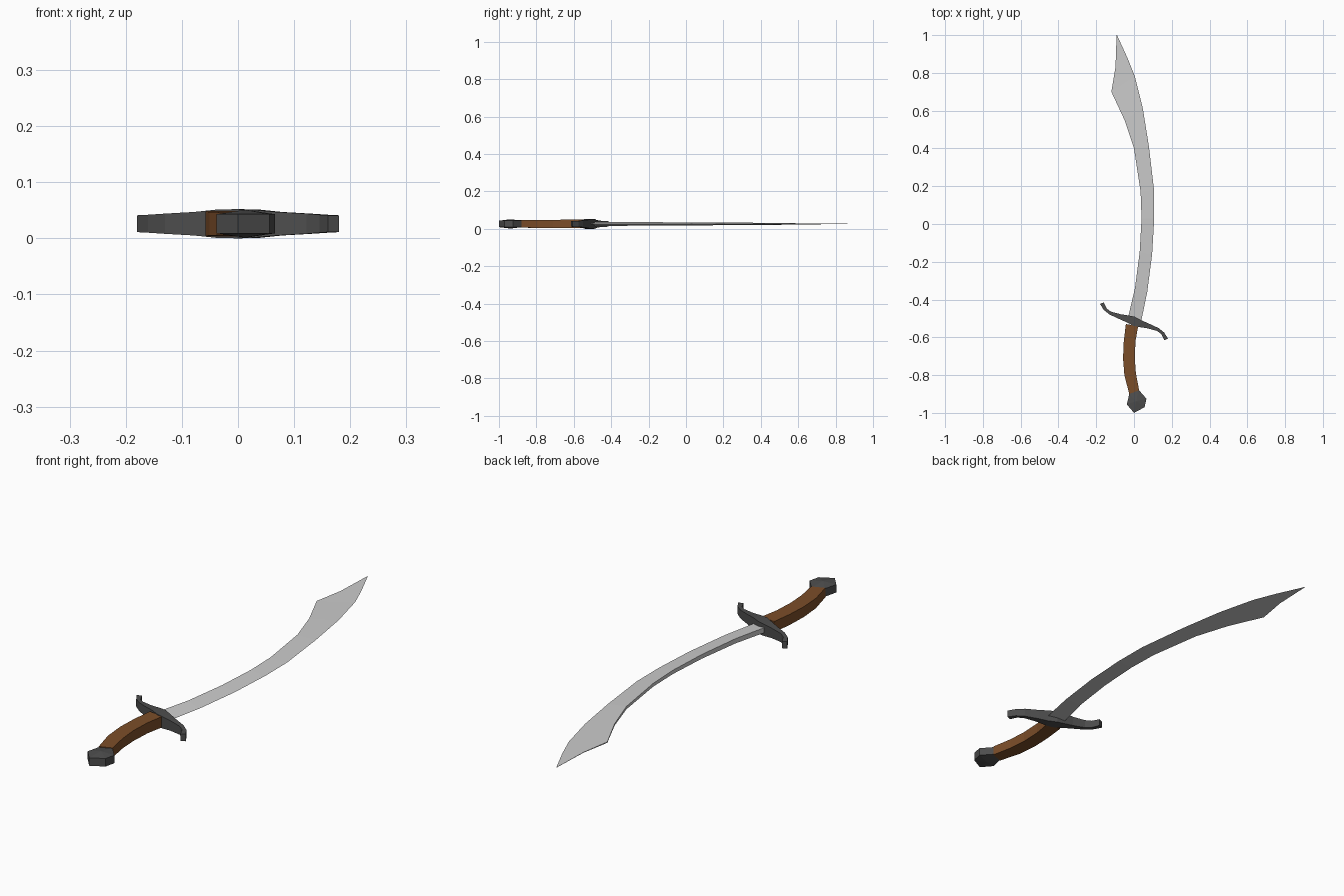
import bpy, bmesh

ZC = 0.026  # mid-plane height of the sword


def finish(name, bm, color=None):
    bmesh.ops.remove_doubles(bm, verts=bm.verts, dist=0.0002)
    bmesh.ops.dissolve_degenerate(bm, edges=bm.edges, dist=0.0001)
    bmesh.ops.recalc_face_normals(bm, faces=bm.faces)
    mesh = bpy.data.meshes.new(name)
    bm.to_mesh(mesh)
    bm.free()
    obj = bpy.data.objects.new(name, mesh)
    bpy.context.collection.objects.link(obj)
    if color:
        mat = bpy.data.materials.new(name + "_material")
        mat.diffuse_color = color
        mesh.materials.append(mat)
    return obj


def loft(name, stations, color=None):
    """Each station: left x, y, right x, y, half thickness left, right."""
    bm = bmesh.new()
    rings = []
    for lx, ly, rx, ry, hl, hr in stations:
        pts = [(lx, ly, ZC - hl), (rx, ry, ZC - hr), (rx, ry, ZC + hr), (lx, ly, ZC + hl)]
        rings.append([bm.verts.new(p) for p in pts])
    for a, b in zip(rings, rings[1:]):
        for i in range(4):
            j = (i + 1) % 4
            bm.faces.new((a[i], a[j], b[j], b[i]))
    bm.faces.new(rings[0])
    bm.faces.new(rings[-1][::-1])
    return finish(name, bm, color)


# Blade: thick concave back, sharp convex edge
loft("blade", [
    (-0.035, -0.51, 0.035, -0.53, 0.011, 0),
    (0.005, -0.34, 0.070, -0.36, 0.010, 0),
    (0.030, -0.15, 0.096, -0.16, 0.009, 0),
    (0.040, 0.03, 0.107, 0.03, 0.008, 0),
    (0.035, 0.17, 0.106, 0.18, 0.007, 0),
    (0.000, 0.40, 0.079, 0.41, 0.006, 0),
    (-0.050, 0.55, 0.047, 0.61, 0.004, 0),
    (-0.120, 0.70, 0.005, 0.78, 0.002, 0),
    (-0.098, 0.83, -0.035, 0.88, 0.001, 0),
    (-0.092, 1.00, -0.090, 1.00, 0.0002, 0),
])

# Grip: curved rectangular bar
loft("grip", [
    (-0.043, -0.53, 0.022, -0.54, 0.023, 0.023),
    (-0.054, -0.62, 0.008, -0.62, 0.0225, 0.0225),
    (-0.058, -0.71, 0.004, -0.71, 0.022, 0.022),
    (-0.051, -0.80, 0.010, -0.79, 0.021, 0.021),
    (-0.025, -0.90, 0.027, -0.88, 0.020, 0.020),
], (0.20, 0.075, 0.022, 1))

# Crossguard: S-shaped, one arm rotated half a turn for the other
arm = [  # upper edge x, y, lower edge x, y, half thickness (relative to guard centre)
    (-0.024, 0.030, -0.040, -0.005, 0.025),
    (-0.070, 0.037, -0.078, 0.012, 0.021),
    (-0.122, 0.051, -0.130, 0.036, 0.018),
    (-0.145, 0.068, -0.160, 0.060, 0.016),
    (-0.160, 0.100, -0.180, 0.092, 0.015),
]
GY = -0.515
left = [(a, b + GY, c, d + GY, h, h) for a, b, c, d, h in reversed(arm)]
right = [(-c, GY - d, -a, GY - b, h, h) for a, b, c, d, h in arm]
mid = [(0.004, GY + 0.024, -0.004, GY - 0.024, 0.026, 0.026)]
loft("crossguard", left + mid + right, (0.075, 0.075, 0.075, 1))

# Pommel: six-sided block with shallow peaked top and bottom
outline = [(-0.025, -0.90), (0.022, -0.875), (0.066, -0.925),
           (0.056, -0.97), (0.0, -1.0), (-0.038, -0.955)]
bm = bmesh.new()
low = [bm.verts.new((x, y, ZC - 0.017)) for x, y in outline]
high = [bm.verts.new((x, y, ZC + 0.017)) for x, y in outline]
base = bm.verts.new((0.013, -0.938, ZC - 0.025))
peak = bm.verts.new((0.013, -0.938, ZC + 0.025))
for i in range(6):
    j = (i + 1) % 6
    bm.faces.new((low[i], low[j], high[j], high[i]))
    bm.faces.new((high[i], high[j], peak))
    bm.faces.new((low[j], low[i], base))
finish("pommel", bm, (0.075, 0.075, 0.075, 1))
